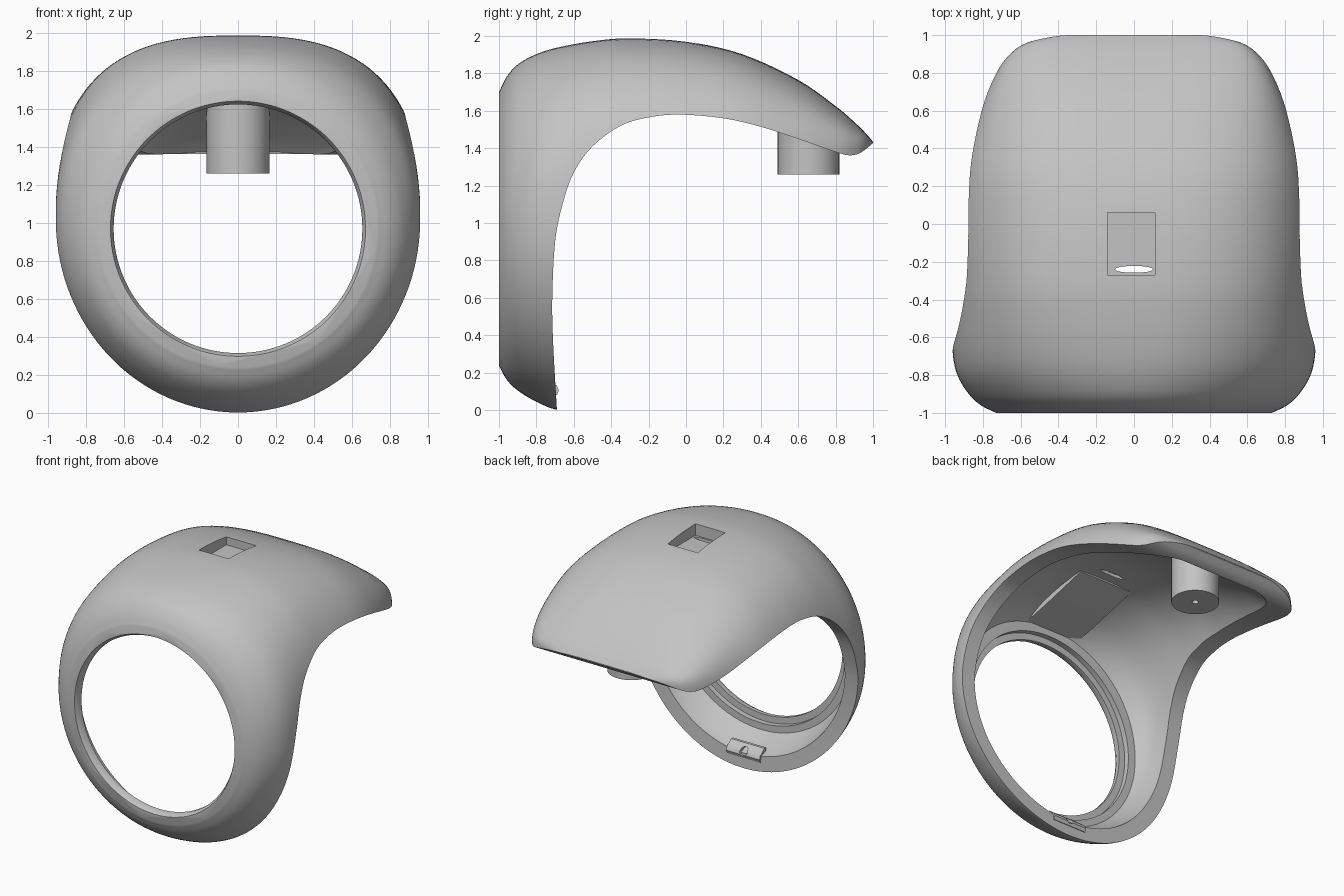
import bpy, bmesh, math
from mathutils import Vector

if "Cube" in bpy.data.objects:
    bpy.data.objects.remove(bpy.data.objects["Cube"], do_unlink=True)

grey = bpy.data.materials.new("plain_grey")
grey.use_nodes = True
colour = (0.55, 0.55, 0.55, 1)
grey.diffuse_color = colour
grey.node_tree.nodes["Principled BSDF"].inputs["Base Color"].default_value = colour


def finish(name, bm):
    bmesh.ops.recalc_face_normals(bm, faces=bm.faces)
    mesh = bpy.data.meshes.new(name)
    bm.to_mesh(mesh)
    bm.free()
    mesh.materials.append(grey)
    ob = bpy.data.objects.new(name, mesh)
    bpy.context.collection.objects.link(ob)
    return ob


def loft(name, rings):
    """Skin a list of closed rings and cap both ends."""
    bm = bmesh.new()
    loops = [[bm.verts.new(p) for p in ring] for ring in rings]
    for a, b in zip(loops, loops[1:]):
        for i in range(len(a)):
            j = (i + 1) % len(a)
            bm.faces.new((a[i], a[j], b[j], b[i]))
    bm.faces.new(loops[0])
    bm.faces.new(loops[-1])
    return finish(name, bm)


def ellipse(rx, ry, n=64):
    return [(rx * math.cos(math.tau * i / n), ry * math.sin(math.tau * i / n)) for i in range(n)]


def prism_x(name, profile, x0, x1):
    return loft(name, [[(x, y, z) for y, z in profile] for x in (x0, x1)])


def rod_y(name, stops, cz, n=128):
    """Round bar along y through (y, radius) stops."""
    return loft(name, [[(x, y, cz + z) for x, z in ellipse(r, r, n)] for y, r in stops])


def rod_z(name, rx, ry, z0, z1, cy):
    return loft(name, [[(x, cy + y, z) for x, y in ellipse(rx, ry)] for z in (z0, z1)])


def box(name, lo, hi):
    (x0, y0, z0), (x1, y1, z1) = lo, hi
    return prism_x(name, [(y0, z0), (y1, z0), (y1, z1), (y0, z1)], x0, x1)


def spline(keys, steps):
    """Smooth curve through control rows of any length."""
    rows = [Vector(k) for k in keys]
    rows = [rows[0] * 2 - rows[1]] + rows + [rows[-1] * 2 - rows[-2]]
    out = []
    for a, b, c, d in zip(rows, rows[1:], rows[2:], rows[3:]):
        for s in range(steps):
            t = s / steps
            out.append(b + (c - a) * (t / 2) + (a * 2 - b * 5 + c * 4 - d) * (t * t / 2)
                       + (b * 3 - a - c * 3 + d) * (t ** 3 / 2))
    return out + [rows[-2]]


def cut(target, cutter):
    mod = target.modifiers.new("cut", "BOOLEAN")
    mod.operation, mod.solver, mod.object = "DIFFERENCE", "EXACT", cutter
    bpy.context.view_layer.objects.active = target
    bpy.ops.object.modifier_apply(modifier=mod.name)
    bpy.data.objects.remove(cutter, do_unlink=True)


# Shell sections from front to back: y, half width, top, bottom, widest height, squareness
keys = [
    (-1, .73, 1.70, .24, .97, 2), (-.96, .81, 1.78, .165, .97, 2.05),
    (-.9, .875, 1.848, .105, .98, 2.1), (-.8, .935, 1.903, .045, 1, 2.2),
    (-.68, .96, 1.94, 0, 1, 2.35), (-.5, .962, 1.972, 0, 1, 2.55),
    (-.3, .962, 1.988, 0, 1, 2.7), (0, .97, 1.97, 0, 1, 2.75),
    (.3, .925, 1.903, 0, 1.1, 2.9), (.6, .825, 1.765, 0, 1.22, 3.1),
    (.8, .73, 1.625, 0, 1.3, 3.4), (.9, .655, 1.54, 0, 1.345, 3.6),
    (.96, .565, 1.481, 0, 1.375, 4), (1, .4, 1.435, 0, 1.4, 4)]
sections = spline(keys, 5)


def ring(section, d=0):
    """Squarish dome above the widest height, half ellipse below it."""
    y, w, top, low, mid, power = section
    w, top, low, mid = w - d, top - d, low + d, mid - d * max(0, y)
    points = []
    for c, s in ellipse(1, 1, 128):
        p = power if s > 0 else 2
        x = math.copysign(abs(c) ** (2 / p), c) * w
        z = mid + (abs(s) ** (2 / p) * (top - mid) if s > 0 else s * (mid - low))
        points.append((x, y, z))
    return points


shell = loft("helmet_shell", [ring(s) for s in sections])

# Hollow inside
inner = [s for s in sections if -.905 < s[0] < .905]
cut(shell, loft("cavity", [ring(s, .11 + .06 * max(0, s[0])) for s in inner]))

# Swept lower edge of the sides and the rear brim
edge = spline([(-.69, 0), (-.71, .35), (-.715, .6), (-.7, .9), (-.66, 1.1), (-.6, 1.27),
               (-.5, 1.41), (-.35, 1.52), (-.2, 1.565), (-.03, 1.58), (.2, 1.56), (.4, 1.515),
               (.6, 1.45), (.8, 1.38), (.88, 1.362), (.94, 1.38), (1, 1.428)], 4)
profile = [(-.69, -.3)] + [tuple(p) for p in edge] + [(1.2, 1.43), (1.2, -.3)]
cut(shell, prism_x("edge_cutter", profile, -1.5, 1.5))

# Round front opening: tapered lip with a counterbore behind it
cut(shell, rod_y("opening_cutter", [(-1.04, .695), (-.97, .655), (-.7, .655)], .97))
cut(shell, rod_y("counterbore_cutter", [(-.94, .705), (-.7, .705)], .97))

# Recess and slot on top
cut(shell, box("recess_cutter", (-.14, -.27, 1.9), (.11, .06, 2.2)))
cut(shell, rod_z("slot_cutter", .1, .018, 1.7, 2.2, -.24))

# Shallow sloped brace between the front wall and the ceiling
brace = prism_x("inner_brace", [(-.92, 1.72), (-.7, 1.77), (-.33, 1.865), (-.33, 1.9),
                                (-.6, 1.88), (-.92, 1.77)], -.25, .2)

# Rear boss, its top slanted to sit within the shell
boss = rod_z("rear_boss", .165, .165, 1.26, 1.62, .655)
for v in boss.data.vertices:
    if v.co.z > 1.5:
        v.co.z -= .75 * (v.co.y - .655)
cut(boss, rod_z("boss_hole_cutter", .022, .022, 1.2, 1.4, .655))

# Small slanted latch at the bottom of the ring
latch = prism_x("bottom_latch", [(-.76, .08), (-.69, .08), (-.68, .105), (-.69, .13),
                                 (-.74, .17), (-.76, .17)], -.14, .14)
cut(latch, rod_y("latch_hole_cutter", [(-.9, .03), (-.6, .03)], .125, 24))

for ob in (shell, boss, latch, brace):
    bpy.ops.object.select_all(action="DESELECT")
    ob.select_set(True)
    bpy.context.view_layer.objects.active = ob
    bpy.ops.object.shade_smooth_by_angle(angle=math.radians(30))
